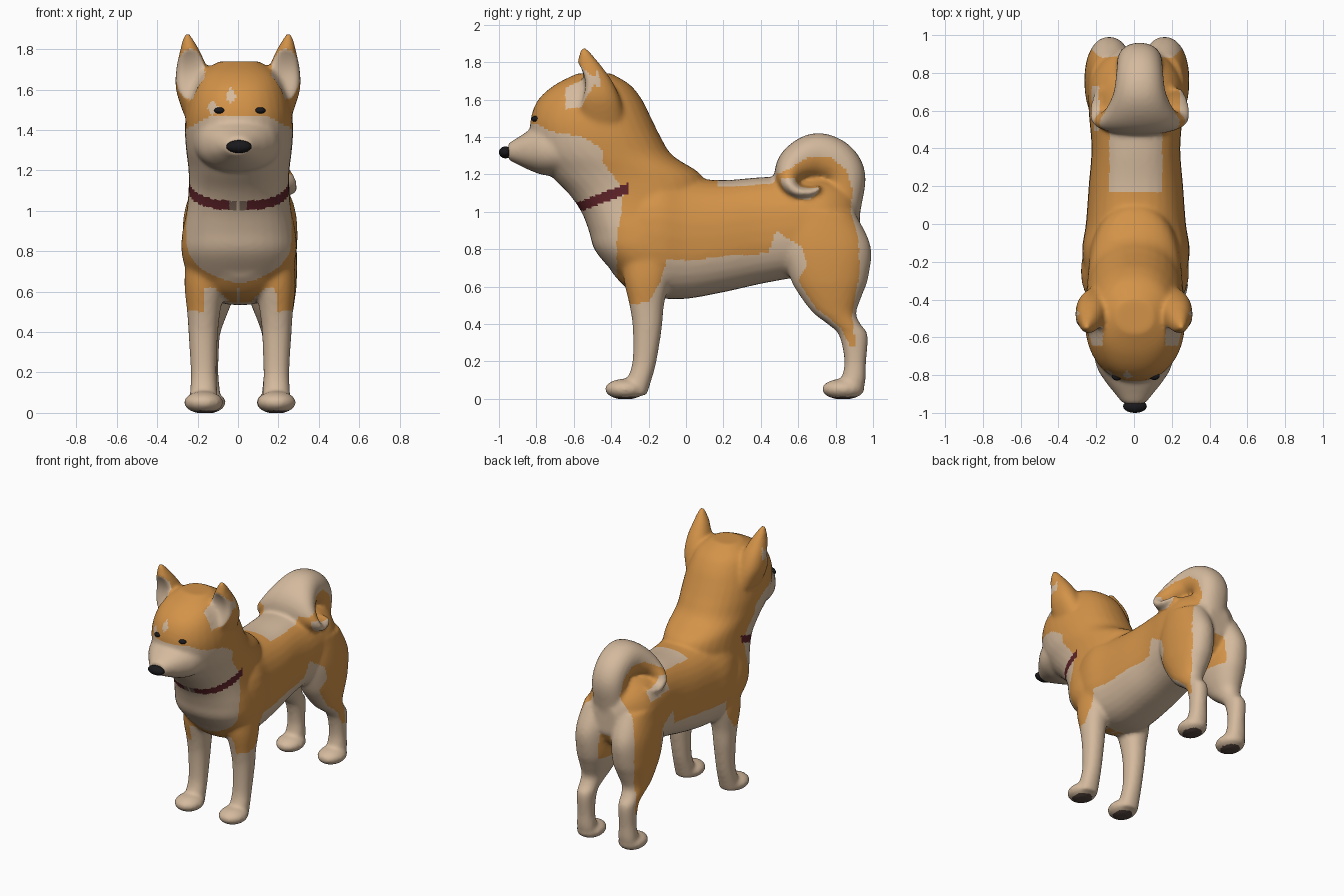
import bpy, bmesh, math
from mathutils import Vector

cube = bpy.data.objects.get("Cube")
if cube:
    bpy.data.objects.remove(cube, do_unlink=True)


def material(name, rgb):
    m = bpy.data.materials.new(name)
    m.use_nodes = True
    m.diffuse_color = (*rgb, 1)
    m.node_tree.nodes["Principled BSDF"].inputs["Base Color"].default_value = (*rgb, 1)
    return m


cream = material("cream fur", (0.66, 0.49, 0.34))
orange = material("orange fur", (0.65, 0.29, 0.065))
red = material("collar red", (0.115, 0.017, 0.022))
taupe = material("buckle taupe", (0.22, 0.15, 0.11))
brown = material("paw pad brown", (0.09, 0.06, 0.05))
black = material("glossy black", (0.01, 0.01, 0.012))
CREAM, ORANGE, RED, TAUPE, BROWN = range(5)

bm = bmesh.new()


def spline(stations, steps=5):
    """Catmull-Rom interpolation of station tuples."""
    pts = [stations[0], *stations, stations[-1]]
    out = []
    for a, b, c, d in zip(pts, pts[1:], pts[2:], pts[3:]):
        for i in range(steps):
            t = i / steps
            out.append([q + t / 2 * (r - p + t * (2 * p - 5 * q + 4 * r - s + t * (3 * (q - r) + s - p)))
                        for p, q, r, s in zip(a, b, c, d)])
    return out + [list(stations[-1])]


def loft(stations, axis, power=2.2, sides=32):
    """Skin rings given as x, y, z, half width, half depth; axis is y, z or path."""
    rows = spline(stations)
    rings = []
    for i, (x, y, z, rx, rd) in enumerate(rows):
        if axis == "path":
            p, q = rows[max(i - 1, 0)], rows[min(i + 1, len(rows) - 1)]
            side = Vector((0, p[2] - q[2], q[1] - p[1])).normalized()
        else:
            side = Vector((0, 1, 0)) if axis == "z" else Vector((0, 0, 1))
        ring = []
        for k in range(sides):
            a = math.tau * k / sides
            c, s = math.cos(a), math.sin(a)
            c = math.copysign(abs(c) ** (2 / power), c)
            s = math.copysign(abs(s) ** (2 / power), s)
            ring.append(bm.verts.new(Vector((x + rx * c, y, z)) + side * rd * s))
        rings.append(ring)
    for r, t in zip(rings, rings[1:]):
        for k in range(sides):
            n = (k + 1) % sides
            bm.faces.new((r[k], r[n], t[n], t[k]))
    bm.faces.new(rings[0][::-1])
    bm.faces.new(rings[-1])


def ball(target, centre, size):
    made = bmesh.ops.create_uvsphere(target, u_segments=24, v_segments=16, radius=1)["verts"]
    for v in made:
        v.co = Vector(a * b + c for a, b, c in zip(v.co, size, centre))


# Trunk, along the spine
loft([(0.01, y, z, w, h) for y, z, w, h in (
    (-.4, .88, .15, .2), (-.3, .88, .25, .3), (-.15, .88, .285, .34), (0, .86, .265, .325),
    (.2, .87, .25, .3), (.4, .9, .235, .285), (.6, .92, .25, .27), (.75, .92, .25, .26),
    (.87, .93, .18, .2), (.93, .93, .08, .1))], "y", 2.4)

# Chest, neck and skull, stacked upward: height, front, back, half width
loft([(0.005, (f + b) / 2, z, w, (b - f) / 2) for z, f, b, w in (
    (.6, -.31, -.1, .2), (.7, -.41, 0, .26), (.8, -.49, 0, .285), (.9, -.52, 0, .28),
    (1, -.56, 0, .26), (1.1, -.63, .1, .25), (1.2, -.73, .08, .25), (1.3, -.8, -.07, .262),
    (1.4, -.83, -.135, .268), (1.5, -.83, -.185, .26), (1.6, -.79, -.235, .232),
    (1.68, -.7, -.3, .19), (1.74, -.58, -.4, .1))], "z")

# Muzzle
loft([(0, y, z, w, h) for y, z, w, h in (
    (-.6, 1.34, .23, .15), (-.75, 1.335, .2, .14), (-.83, 1.33, .155, .11),
    (-.9, 1.325, .1, .072), (-.95, 1.322, .06, .045))], "y")

for s in (1, -1):
    # Ear
    loft([(s * x, y, z, w, d) for x, y, z, w, d in (
        (.18, -.45, 1.48, .09, .13), (.215, -.47, 1.6, .092, .12), (.228, -.49, 1.7, .078, .095),
        (.238, -.52, 1.79, .05, .06), (.248, -.54, 1.85, .026, .03),
        (.25, -.545, 1.875, .014, .014))], "z")
    # Front leg
    loft([(.01 + s * x, y, z, w, d) for x, y, z, w, d in (
        (.16, -.2, .85, .1, .15), (.175, -.21, .65, .1, .125), (.18, -.21, .5, .082, .092),
        (.182, -.207, .38, .072, .078), (.18, -.222, .2, .064, .064),
        (.18, -.25, .1, .068, .065), (.18, -.27, .02, .07, .06))], "z")
    ball(bm, (.01 + s * .18, -.325, .052), (.098, .11, .056))
    # Hind leg
    loft([(.015 + s * x, y, z, w, d) for x, y, z, w, d in (
        (.13, .72, 1, .12, .18), (.145, .75, .82, .13, .237), (.148, .765, .65, .128, .21),
        (.155, .775, .55, .11, .165), (.165, .795, .46, .085, .115), (.17, .845, .4, .07, .088),
        (.17, .895, .34, .062, .077), (.17, .905, .2, .058, .058), (.17, .895, .1, .067, .065),
        (.17, .88, .02, .07, .06))], "z")
    ball(bm, (.015 + s * .17, .84, .052), (.095, .115, .056))

# Tail, curling forward into a wide roll
loft([(.03, *p) for p in (
    (.79, .88, .13, .12), (.84, 1.05, .12, .1), (.85, 1.19, .12, .11), (.79, 1.27, .125, .12),
    (.69, 1.295, .14, .125), (.585, 1.25, .19, .1), (.545, 1.17, .25, .07),
    (.59, 1.11, .265, .05), (.67, 1.105, .25, .04), (.72, 1.13, .22, .025))], "path")

bmesh.ops.recalc_face_normals(bm, faces=bm.faces)
mesh = bpy.data.meshes.new("body")
bm.to_mesh(mesh)
bm.free()
body = bpy.data.objects.new("body", mesh)
bpy.context.collection.objects.link(body)

# Fuse the parts into one smooth skin
fuse = body.modifiers.new("fuse", "REMESH")
fuse.mode = "VOXEL"
fuse.voxel_size = 0.0125
soften = body.modifiers.new("soften", "SMOOTH")
soften.factor = 0.5
soften.iterations = 10
bpy.context.view_layer.objects.active = body
body.select_set(True)
for name in ("fuse", "soften"):
    bpy.ops.object.modifier_apply(modifier=name)
mesh = body.data
mesh.materials.clear()
for m in (cream, orange, red, taupe, brown):
    mesh.materials.append(m)

# Side outline of the orange coat
COAT = [(-.3, .5), (-.2, .52), (-.14, .62), (-.1, .75), (0, .74), (.2, .76), (.44, .78), (.48, .9),
        (.62, .81), (.65, .72), (.6, .63), (.7, .48), (.82, .39), (.88, .28), (.91, .29),
        (.885, .43), (.93, .68), (.92, .86), (.88, 1), (.89, 1.12), (.86, 1.22), (.78, 1.29),
        (.65, 1.29), (.57, 1.24), (.49, 1.2), (.3, 1.3), (0, 2), (-.9, 2), (-.9, 1.48),
        (-.8, 1.47), (-.72, 1.43), (-.55, 1.4), (-.44, 1.33), (-.45, 1.27), (-.33, 1.12),
        (-.37, .85), (-.37, .6)]


def in_coat(y, z):
    inside = False
    for (a, b), (c, d) in zip(COAT, COAT[1:] + COAT[:1]):
        if (b > z) != (d > z) and y < a + (z - b) * (c - a) / (d - b):
            inside = not inside
    return inside


def ear_hollow(p, n):
    """Positive inside the ear opening, rising to one in its middle."""
    if p.y > -.46 or p.y < -.64 or n.y > .3:
        return 0
    return max(0, 1 - ((abs(p.x) - .235) / .072) ** 2 - ((p.z - 1.675) / .125) ** 2)


def colour(p, n):
    x, y, z = p
    if z < .012 and n.z < -.6:
        return BROWN
    band = z - 1.13 - (y + .3) * .38
    if y < -.3 and abs(band) < .028:
        return TAUPE if abs(x) < .045 and abs(x) > .01 else CREAM if abs(x) <= .01 else RED
    if ear_hollow(p, n) > 0:
        return CREAM
    if y < -.7 and abs(x + .035) / .028 + abs(z - 1.57) / .042 < 1:
        return CREAM
    if y < -.7 and abs(x + .125) / .03 + abs(z - 1.51) / .04 < 1:
        return CREAM
    if .17 < y < .52 and abs(x - .01) < .14 and z > 1.08:
        return CREAM
    if .49 < y < .73 and 1.05 < z < 1.18 and abs(x - .03) > .215:
        return CREAM
    if z < .62 and n.x * x < 0:
        return CREAM
    return ORANGE if in_coat(y, z) else CREAM


# Hollow the ears, then paint the coat and collar
bm = bmesh.new()
bm.from_mesh(mesh)
bm.normal_update()
for v in bm.verts:
    v.co.y += .045 * ear_hollow(v.co, v.normal)
    v.co.z = max(v.co.z, 0)
bm.normal_update()
for f in bm.faces:
    f.smooth = True
    f.material_index = colour(f.calc_center_median(), f.normal)
bm.to_mesh(mesh)
bm.free()


def bead(name, centre, size):
    b = bmesh.new()
    ball(b, centre, size)
    for f in b.faces:
        f.smooth = True
    me = bpy.data.meshes.new(name)
    b.to_mesh(me)
    b.free()
    me.materials.append(black)
    bpy.context.collection.objects.link(bpy.data.objects.new(name, me))


# Nose and eyes
bead("nose", (.005, -.965, 1.318), (.063, .035, .032))
bead("right_eye", (-.09, -.806, 1.497), (.028, .022, .016))
bead("left_eye", (.108, -.804, 1.497), (.028, .022, .016))
